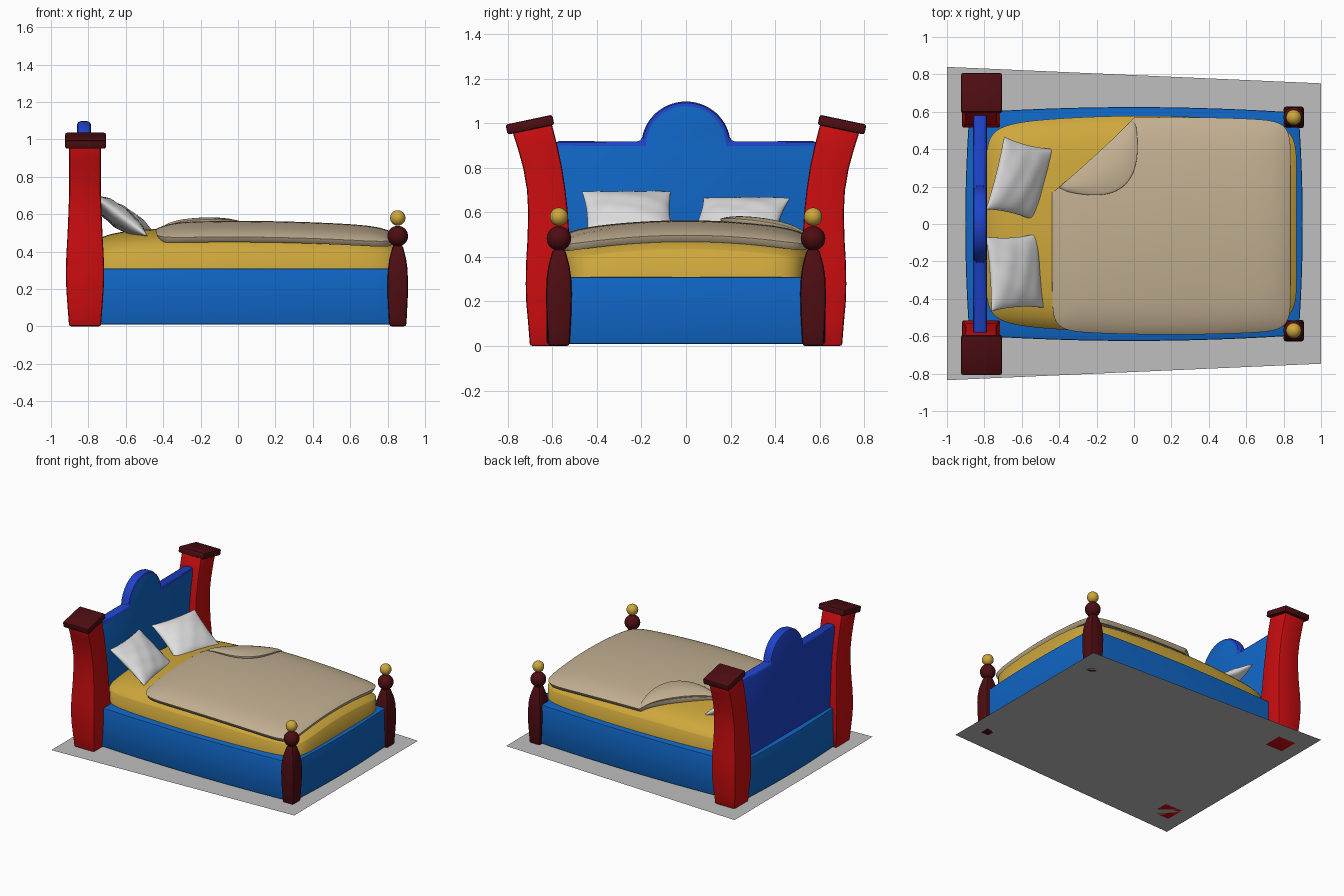
import bpy, bmesh, math
from mathutils import Vector, Matrix

if "Cube" in bpy.data.objects:
    bpy.data.objects.remove(bpy.data.objects["Cube"])


def material(name, rgb):
    m = bpy.data.materials.new(name)
    m.diffuse_color = (*rgb, 1)
    m.use_nodes = True
    m.node_tree.nodes["Principled BSDF"].inputs["Base Color"].default_value = m.diffuse_color
    return m


BLUE = material("frame blue", (0.005, 0.13, 0.55))
ROYAL = material("royal blue", (0.013, 0.055, 0.58))
RED = material("post red", (0.6, 0.004, 0.005))
MAROON = material("dark maroon", (0.075, 0.004, 0.006))
GOLD = material("mattress gold", (0.62, 0.39, 0.045))
TAN = material("blanket tan", (0.54, 0.43, 0.285))
WHITE = material("pillow white", (0.75, 0.75, 0.75))
GREY = material("floor grey", (0.52, 0.52, 0.52))


def finish(name, bm, mats, bevel=0, segs=2, solid=0, limit=35, bevel_mat=-1, recalc=True):
    if recalc:
        bmesh.ops.recalc_face_normals(bm, faces=bm.faces)
    me = bpy.data.meshes.new(name)
    bm.to_mesh(me)
    bm.free()
    ob = bpy.data.objects.new(name, me)
    bpy.context.collection.objects.link(ob)
    for m in mats:
        me.materials.append(m)
    bpy.ops.object.select_all(action='DESELECT')
    bpy.context.view_layer.objects.active = ob
    ob.select_set(True)
    if solid:
        s = ob.modifiers.new("solid", 'SOLIDIFY')
        s.thickness, s.offset = solid, 1
        bpy.ops.object.modifier_apply(modifier="solid")
    if bevel:
        b = ob.modifiers.new("bevel", 'BEVEL')
        b.width, b.segments, b.material = bevel, segs, bevel_mat
        b.limit_method, b.angle_limit = 'ANGLE', math.radians(50)
        bpy.ops.object.modifier_apply(modifier="bevel")
    bpy.ops.object.shade_smooth_by_angle(angle=math.radians(limit))
    return ob


def grid(bm, nu, nv, fn):
    """Sheet of quads from fn(a, b) with a, b in -1..1."""
    rows = [[bm.verts.new(fn(2 * i / nu - 1, 2 * j / nv - 1)) for j in range(nv + 1)]
            for i in range(nu + 1)]
    for i in range(nu):
        for j in range(nv):
            bm.faces.new((rows[i][j], rows[i + 1][j], rows[i + 1][j + 1], rows[i][j + 1]))


def prism(bm, loops):
    """Closed stack of equal-length loops."""
    rings = [[bm.verts.new(p) for p in loop] for loop in loops]
    n = len(rings[0])
    for a, b in zip(rings, rings[1:]):
        for i in range(n):
            bm.faces.new((a[i], a[(i + 1) % n], b[(i + 1) % n], b[i]))
    bm.faces.new(rings[0][::-1])
    bm.faces.new(rings[-1])


def square(x, y, z, hx, hy, slope=0):
    return [(x + sx * hx, y + sy * hy, z + sy * hy * slope)
            for sx, sy in ((-1, -1), (1, -1), (1, 1), (-1, 1))]


def ease(a):
    return math.sin(a * math.pi / 2)


def rounded(u, v, p):
    """Pull square corners in to a rounded square; also gives distance from the centre."""
    m = max(abs(u), abs(v))
    k = m / (abs(u) ** p + abs(v) ** p) ** (1 / p) if m > 1e-6 else 1
    return u * k, v * k, m


def crown(x, y):
    """Height of the domed mattress top."""
    return 0.445 + 0.05 * (1 - (y / 0.57) ** 2) + 0.035 * (1 - (x / 0.85) ** 2)


# floor sheet under the bed
bm = bmesh.new()
bm.faces.new([bm.verts.new(p) for p in
              ((-1, -0.835, 0), (1, -0.747, 0), (1, 0.752, 0), (-1, 0.84, 0))])
finish("floor_sheet", bm, [GREY], recalc=False)

# bowed bed frame
N = 12
outline = []
for i in range(N):
    t = 2 * i / N - 1
    outline.append((0.88 * t, -(0.625 - 0.03 * t * t)))
for i in range(N):
    t = 2 * i / N - 1
    outline.append((0.88 + 0.022 * (1 - t * t), 0.595 * t))
outline += [(-x, -y) for x, y in outline]
bm = bmesh.new()
prism(bm, [[(x, y, z) for x, y in outline] for z in (0.01, 0.31)])
finish("bed_frame", bm, [BLUE], bevel=0.008)

# headboard with a domed top: front blue, rim and back royal blue
prof = [(-0.59, 0.06), (0.59, 0.06), (0.59, 0.92)]
for i in range(29):
    a = math.radians(5 + 170 * i / 28)
    prof.append((0.2 * math.cos(a), 0.9 + 0.197 * math.sin(a)))
prof.append((-0.59, 0.92))
bm = bmesh.new()
prism(bm, [[(x, y, z) for y, z in prof] for x in (-0.862, -0.785)])
bmesh.ops.recalc_face_normals(bm, faces=bm.faces)
for f in bm.faces:
    f.material_index = 0 if f.normal.x > 0.9 else 1
finish("headboard", bm, [BLUE, ROYAL], bevel=0.028, segs=2, bevel_mat=1)

# corner posts, mirrored left and right
HEAD = [(0, .615, .085), (.1, .615, .093), (.2, .617, .1), (.28, .617, .102), (.38, .617, .1),
        (.48, .617, .094), (.6, .619, .089), (.7, .627, .086), (.8, .643, .086),
        (.89, .665, .087), (.985, .692, .088)]
FOOT = [(0, .046), (.08, .05), (.16, .054), (.24, .055), (.31, .052), (.36, .045),
        (.4, .035), (.435, .026)]
TILT = math.tan(math.radians(12))
for s, side in ((-1, "front"), (1, "back")):
    bm = bmesh.new()
    prism(bm, [square(-0.818, s * y, z, min(h, .102) if z < .65 else .085, h,
                      -s * TILT * max(0, (z - .6) / .385) ** 1.5) for z, y, h in HEAD])
    finish(side + "_head_post", bm, [RED], bevel=0.012)

    bm = bmesh.new()
    bmesh.ops.create_cube(bm, size=1, matrix=Matrix.Translation((-0.815, s * 0.7, 0.993))
                          @ Matrix.Rotation(-s * math.radians(12), 4, 'X')
                          @ Matrix.Diagonal((0.218, 0.214, 0.046, 1)))
    finish(side + "_head_post_cap", bm, [MAROON], bevel=0.01)

    bm = bmesh.new()
    prism(bm, [square(0.854, s * 0.57, z, h, h * 1.05) for z, h in FOOT])
    finish(side + "_foot_post", bm, [MAROON], bevel=0.014)

    for name, z, r, mat in (("_foot_post_knob", 0.483, 0.055, MAROON),
                            ("_foot_post_ball", 0.58, 0.041, GOLD)):
        bm = bmesh.new()
        bmesh.ops.create_uvsphere(bm, u_segments=24, v_segments=16, radius=r,
                                  matrix=Matrix.Translation((0.854, s * 0.57, z)))
        finish(side + name, bm, [mat])


# mattress: domed top with rounded rim, sides dropped into the frame
def mattress(a, b):
    u, v, m = rounded(ease(a), ease(b), 10)
    x = 0.04 + 0.83 * u
    y = v * (0.578 - 0.05 * u * u)
    return x, y, crown(x, y) - 0.06 * m ** 10


bm = bmesh.new()
grid(bm, 40, 32, mattress)
rim = [e for e in bm.edges if e.is_boundary]
new = bmesh.ops.extrude_edge_only(bm, edges=rim)["geom"]
for v in new:
    if isinstance(v, bmesh.types.BMVert):
        v.co.z = 0.25
finish("mattress", bm, [GOLD], limit=60)


# blanket, with the turned-back corner cut away
def blanket(a, b):
    u, v, m = rounded(ease(a), ease(b), 14)
    x = 0.2 + 0.622 * u
    y = -0.01 + v * (0.562 - 0.02 * u * u)
    return x, y, crown(x, y) - 0.03 * m ** 10


A, B = Vector((-0.39, 0.195, 0)), Vector((-0.005, 0.545, 0))
bm = bmesh.new()
grid(bm, 40, 36, blanket)
bmesh.ops.bisect_plane(bm, geom=bm.verts[:] + bm.edges[:] + bm.faces[:], plane_co=A,
                       plane_no=(A.y - B.y, B.x - A.x, 0), clear_outer=True)
finish("blanket", bm, [TAN], solid=0.034, bevel=0.011, limit=60, recalc=False)


# turned-back blanket corner
def flap(a, b):
    s, t = (a + 1) / 2, (1 - b) / 2
    c1, c2 = Vector((-0.05, 0.08, 0)), Vector((0.06, 0.25, 0))
    q = 1 - s
    curve = q ** 3 * A + 3 * q * q * s * c1 + 3 * q * s * s * c2 + s ** 3 * B
    p = A.lerp(B, s).lerp(curve, t)
    body = math.sin(math.pi * s) ** 0.5 if 0 < s < 1 else 0
    drop = 0.03 * (max(abs(p.y + 0.01) / 0.55, abs(p.x - 0.2) / 0.62)) ** 10
    lift = body * 0.024 * math.sin(math.pi * (0.12 + 0.75 * t))
    return p.x, p.y, crown(p.x, p.y) + 0.022 + lift - drop


bm = bmesh.new()
grid(bm, 24, 12, flap)
bmesh.ops.remove_doubles(bm, verts=bm.verts, dist=0.0005)
finish("blanket_fold", bm, [TAN], solid=0.018, bevel=0.005, limit=60, recalc=False)


# plump pillows leaning on the headboard
def pillow(name, loc, tilt, turn, size):
    bm = bmesh.new()
    for top in (1, -1):
        def shape(a, b):
            u, v = ease(a), ease(b)
            x = size[0] * u * (1 - 0.07 * (1 - v * v))
            y = size[1] * v * (1 - 0.07 * (1 - u * u))
            puff = max(0, (1 - u * u) * (1 - v * v)) ** 0.5
            crease = 1 + 0.09 * math.sin(7 * u + 3 * v) * math.cos(6 * v - 2 * u)
            return x, y, top * size[2] * puff * crease
        grid(bm, 20, 20, shape)
    bmesh.ops.remove_doubles(bm, verts=bm.verts, dist=0.0005)
    bm.transform(Matrix.Translation(loc) @ Matrix.Rotation(math.radians(turn), 4, 'Z')
                 @ Matrix.Rotation(math.radians(tilt), 4, 'Y'))
    finish(name, bm, [WHITE], limit=70)


pillow("back_pillow", (-0.61, 0.24, 0.572), 34, -14, (0.165, 0.2, 0.055))
pillow("front_pillow", (-0.637, -0.258, 0.588), 37, 4, (0.175, 0.2, 0.055))
